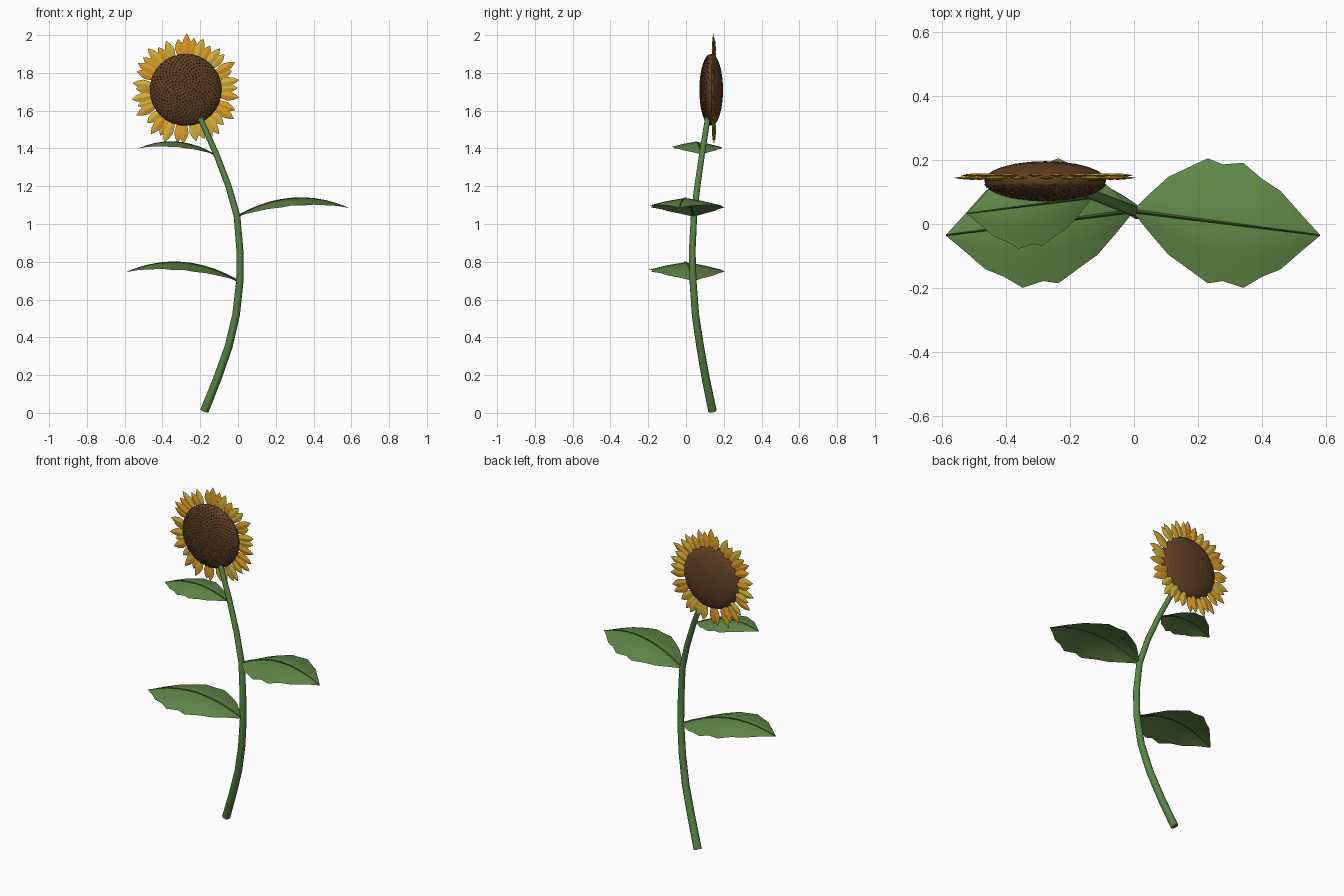
import bpy, bmesh, math, random
from mathutils import Vector, Matrix

random.seed(4)
cube = bpy.data.objects.get("Cube")
if cube:
    bpy.data.objects.remove(cube, do_unlink=True)


def material(name, rgb):
    m = bpy.data.materials.new(name)
    m.use_nodes = True
    m.diffuse_color = (*rgb, 1)
    m.node_tree.nodes["Principled BSDF"].inputs["Base Color"].default_value = (*rgb, 1)
    return m


STEM = material("stem green", (0.10, 0.23, 0.06))
LEAF = material("leaf green", (0.12, 0.25, 0.065))
RIB = material("dark rib green", (0.05, 0.12, 0.03))
BROWN = material("dark brown", (0.12, 0.052, 0.018))
SEED = material("light seed brown", (0.30, 0.13, 0.04))
YELLOW = material("petal yellow", (0.68, 0.45, 0.04))
ORANGE = material("petal orange", (0.74, 0.33, 0.02))


def add_object(name, bm, mats, smooth=None):
    bmesh.ops.recalc_face_normals(bm, faces=bm.faces)
    mesh = bpy.data.meshes.new(name)
    bm.to_mesh(mesh)
    bm.free()
    for m in mats:
        mesh.materials.append(m)
    ob = bpy.data.objects.new(name, mesh)
    bpy.context.collection.objects.link(ob)
    if smooth:
        bpy.ops.object.select_all(action="DESELECT")
        ob.select_set(True)
        bpy.context.view_layer.objects.active = ob
        bpy.ops.object.shade_smooth_by_angle(angle=math.radians(smooth))
    return ob


def tube(name, points, radii, sides, mat):
    """Capped tube that follows points, with one radius for each."""
    bm = bmesh.new()
    rings = []
    pts = [Vector(p) for p in points]
    for i, p in enumerate(pts):
        d = pts[min(i + 1, len(pts) - 1)] - pts[max(i - 1, 0)]
        a = d.cross(Vector((0, 1, 0))).normalized()
        b = d.cross(a).normalized()
        turns = [2 * math.pi * k / sides for k in range(sides)]
        rings.append([bm.verts.new(p + radii[i] * (a * math.cos(t) + b * math.sin(t)))
                      for t in turns])
    for r, s in zip(rings, rings[1:]):
        for k in range(sides):
            j = (k + 1) % sides
            bm.faces.new((r[k], r[j], s[j], s[k]))
    bm.faces.new(rings[0])
    bm.faces.new(rings[-1])
    return add_object(name, bm, [mat], 50)


# Curved stem, thinner towards the flower
stem_path = [(-0.178, 0.14, 0.01), (-0.11, 0.105, 0.18), (-0.05, 0.075, 0.35),
             (-0.01, 0.05, 0.52), (0.01, 0.037, 0.7), (0.01, 0.033, 0.86),
             (-0.005, 0.042, 1.04), (-0.05, 0.06, 1.2), (-0.115, 0.085, 1.37),
             (-0.2, 0.115, 1.56)]
tube("stem", stem_path, [0.023 - 0.0009 * i for i in range(10)], 10, STEM)

# Arched leaves with a toothed outline: (distance along rib, half width)
OUTLINE = [(0, 0.004), (0.09, 0.062), (0.19, 0.122), (0.28, 0.153), (0.4, 0.195),
           (0.48, 0.182), (0.59, 0.195), (0.69, 0.153), (0.79, 0.122), (0.9, 0.058),
           (1, 0.002)]


def leaf(name, base, side, size):
    def rib_point(u):
        return Vector(base) + size * Vector(
            (side * 0.583 * u, -0.075 * u, 0.047 * u + 0.29 * u * (1 - u)))

    bm = bmesh.new()
    rows = []
    for u, half in OUTLINE:
        row = []
        for c in (-1, -0.5, 0, 0.5, 1):
            drop = 0.21 * half * abs(c) ** 1.3
            row.append(bm.verts.new(rib_point(u) + size * Vector((0, c * half, -drop))))
        rows.append(row)
    for r, s in zip(rows, rows[1:]):
        for k in range(4):
            bm.faces.new((r[k], r[k + 1], s[k + 1], s[k]))
    add_object(name, bm, [LEAF], 60)
    steps = [i / 10 for i in range(11)]
    tube(name + "_rib", [rib_point(u) for u in steps],
         [size * (0.006 - 0.004 * u) for u in steps], 4, RIB)


leaf("lower_leaf", (-0.003, 0.04, 0.70), -1, 1)
leaf("middle_leaf", (-0.003, 0.04, 1.04), 1, 1)
leaf("upper_leaf", (-0.13, 0.083, 1.37), -1, 0.67)

# Flower disc: a flattened ball
CENTRE = Vector((-0.277, 0.135, 1.71))
RADII = Vector((0.19, 0.061, 0.19))
bm = bmesh.new()
bmesh.ops.create_uvsphere(bm, u_segments=24, v_segments=16, radius=1)
bmesh.ops.transform(bm, verts=bm.verts,
                    matrix=Matrix.Translation(CENTRE) @ Matrix.Diagonal((*RADII, 1)))
add_object("flower_disc", bm, [BROWN])

# Seeds in a spiral over the front of the disc
bm = bmesh.new()
COUNT = 420
for i in range(COUNT):
    r = 0.985 * math.sqrt((i + 0.5) / COUNT)
    t = i * math.pi * (3 - math.sqrt(5))
    spot = Vector((r * math.cos(t), -math.sqrt(1 - r * r), r * math.sin(t)))
    made = bmesh.ops.create_icosphere(
        bm, subdivisions=1, radius=0.0045,
        matrix=Matrix.Translation(CENTRE + spot * RADII))
    tint = 1 if random.random() < 0.3 else 0
    for f in {f for v in made["verts"] for f in v.link_faces}:
        f.material_index = tint
add_object("seeds", bm, [BROWN, SEED])


# Pointed petals in two staggered rings
def petal_ring(name, count, phase, y, reach):
    bm = bmesh.new()
    for i in range(count):
        t = phase + 2 * math.pi * (i + random.uniform(-0.15, 0.15)) / count
        out = Vector((math.cos(t), 0, math.sin(t)))
        across = Vector((-math.sin(t), 0, math.cos(t)))
        root = Vector((CENTRE.x, y, CENTRE.z))
        tip = reach + random.uniform(-0.015, 0.008)
        rings = []
        for u, w in ((0, 0.009), (0.3, 0.02), (0.55, 0.025), (0.8, 0.016), (1, 0.001)):
            p = root + out * (0.165 + (tip - 0.165) * u)
            lift = Vector((0, -0.25 * w, 0))
            rings.append([bm.verts.new(p + o) for o in
                          (across * w, lift, -across * w, -lift)])
        tint = random.randint(0, 1)
        faces = [bm.faces.new(rings[0]), bm.faces.new(rings[-1])]
        for r, s in zip(rings, rings[1:]):
            for k in range(4):
                j = (k + 1) % 4
                faces.append(bm.faces.new((r[k], r[j], s[j], s[k])))
        for f in faces:
            f.material_index = tint
    add_object(name, bm, [YELLOW, ORANGE])


petal_ring("front_petals", 18, math.pi / 2, 0.144, 0.292)
petal_ring("back_petals", 18, math.pi / 2 + math.pi / 18, 0.152, 0.276)
